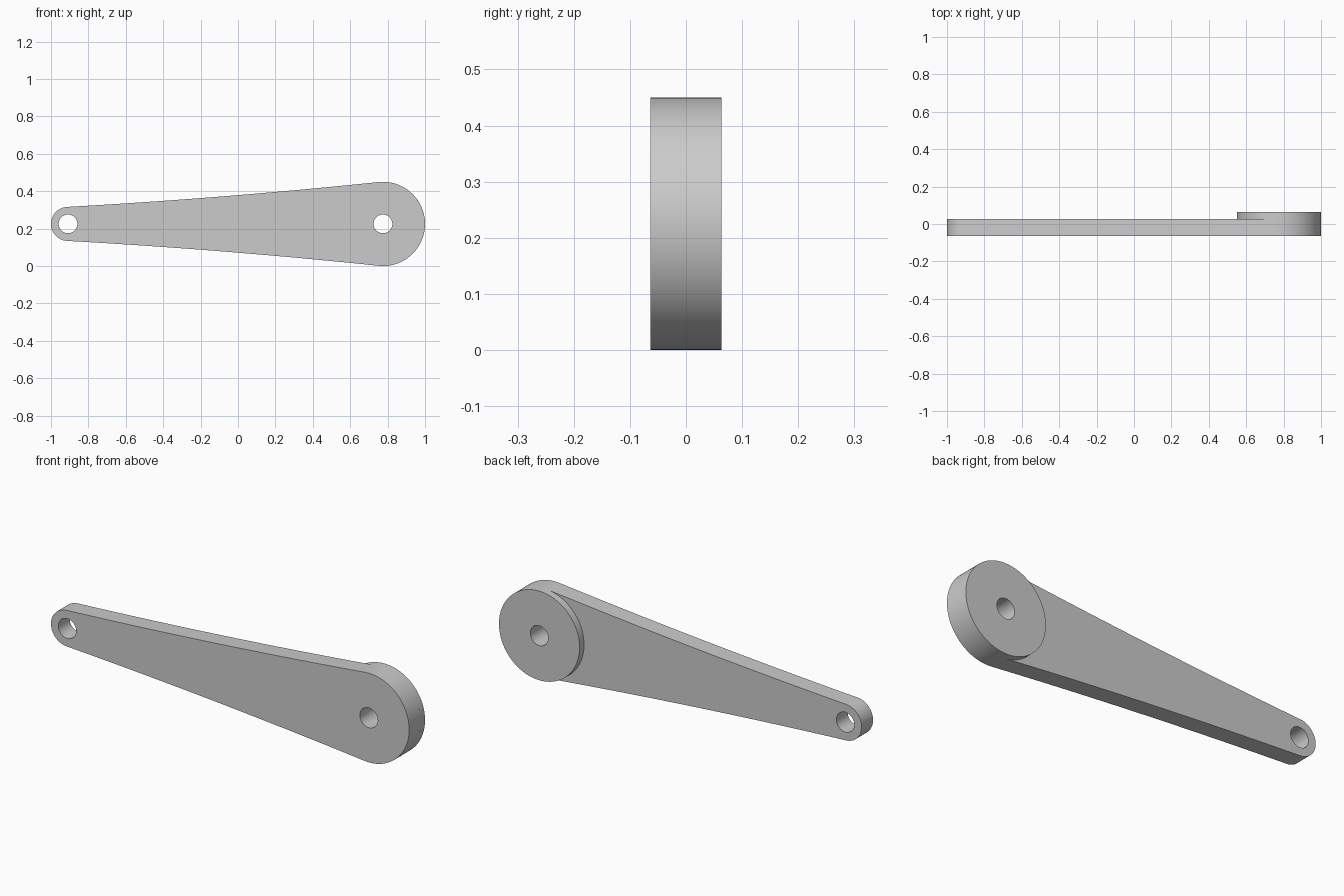
import bpy
import bmesh
from math import sin, cos, pi, radians
from mathutils import Vector

cube = bpy.data.objects.get("Cube")
if cube:
    bpy.data.objects.remove(cube)

# Main dimensions
MID_Z = 0.225
BIG_X, BIG_R = 0.775, 0.225
SMALL_X, SMALL_R = -0.909, 0.091
HOLE_R = 0.05
FRONT, ARM_BACK, BOSS_BACK = -0.0635, 0.0275, 0.0635

grey = bpy.data.materials.new("plain grey")
grey.use_nodes = True
grey.diffuse_color = (0.6, 0.6, 0.6, 1)
grey.node_tree.nodes["Principled BSDF"].inputs["Base Color"].default_value = (0.6, 0.6, 0.6, 1)


def arc(cx, r, start, end, steps):
    """Points (x, z) along an arc, both ends included."""
    angles = [start + (end - start) * i / steps for i in range(steps + 1)]
    return [Vector((cx + r * cos(a), MID_Z + r * sin(a))) for a in angles]


def circle(cx, r, steps):
    return arc(cx, r, 0, 2 * pi, steps)[:-1]


def flank(a, b, sag, steps=24):
    """Gently hollow edge between two points, without the end points."""
    bow = Vector((0, sag if a.y < MID_Z else -sag))
    return [a.lerp(b, t) + bow * 4 * t * (1 - t)
            for t in (i / steps for i in range(1, steps))]


def plate(name, loops, y0, y1):
    """Fill an outline with holes and extrude it along y."""
    bm = bmesh.new()
    for loop in loops:
        verts = [bm.verts.new((p.x, y0, p.y)) for p in loop]
        for i, v in enumerate(verts):
            bm.edges.new((verts[i - 1], v))
    bmesh.ops.triangle_fill(bm, edges=bm.edges[:], use_beauty=True)
    out = bmesh.ops.extrude_face_region(bm, geom=bm.faces[:], use_keep_orig=True)
    moved = [g for g in out["geom"] if isinstance(g, bmesh.types.BMVert)]
    bmesh.ops.translate(bm, verts=moved, vec=(0, y1 - y0, 0))
    bmesh.ops.recalc_face_normals(bm, faces=bm.faces[:])
    mesh = bpy.data.meshes.new(name)
    bm.to_mesh(mesh)
    bm.free()
    mesh.materials.append(grey)
    obj = bpy.data.objects.new(name, mesh)
    bpy.context.collection.objects.link(obj)
    bpy.ops.object.select_all(action='DESELECT')
    obj.select_set(True)
    bpy.context.view_layer.objects.active = obj
    bpy.ops.object.shade_smooth_by_angle(angle=radians(30))
    return obj


# Tapered arm: round ends joined by slightly hollow flanks
big_tilt, small_tilt = 0.103, 0.055
big_end = arc(BIG_X, BIG_R, -pi / 2 - big_tilt, pi / 2 + big_tilt, 64)
small_end = arc(SMALL_X, SMALL_R, pi / 2 + small_tilt, 3 * pi / 2 - small_tilt, 40)
outline = (big_end + flank(big_end[-1], small_end[0], 0.01)
           + small_end + flank(small_end[-1], big_end[0], 0.01))
big_hole = circle(BIG_X, HOLE_R, 48)
small_hole = circle(SMALL_X, HOLE_R, 48)
plate("arm", [outline, big_hole, small_hole], FRONT, ARM_BACK)

# Round boss on the back of the wide end
plate("boss", [circle(BIG_X, BIG_R, 128), big_hole], ARM_BACK, BOSS_BACK)
